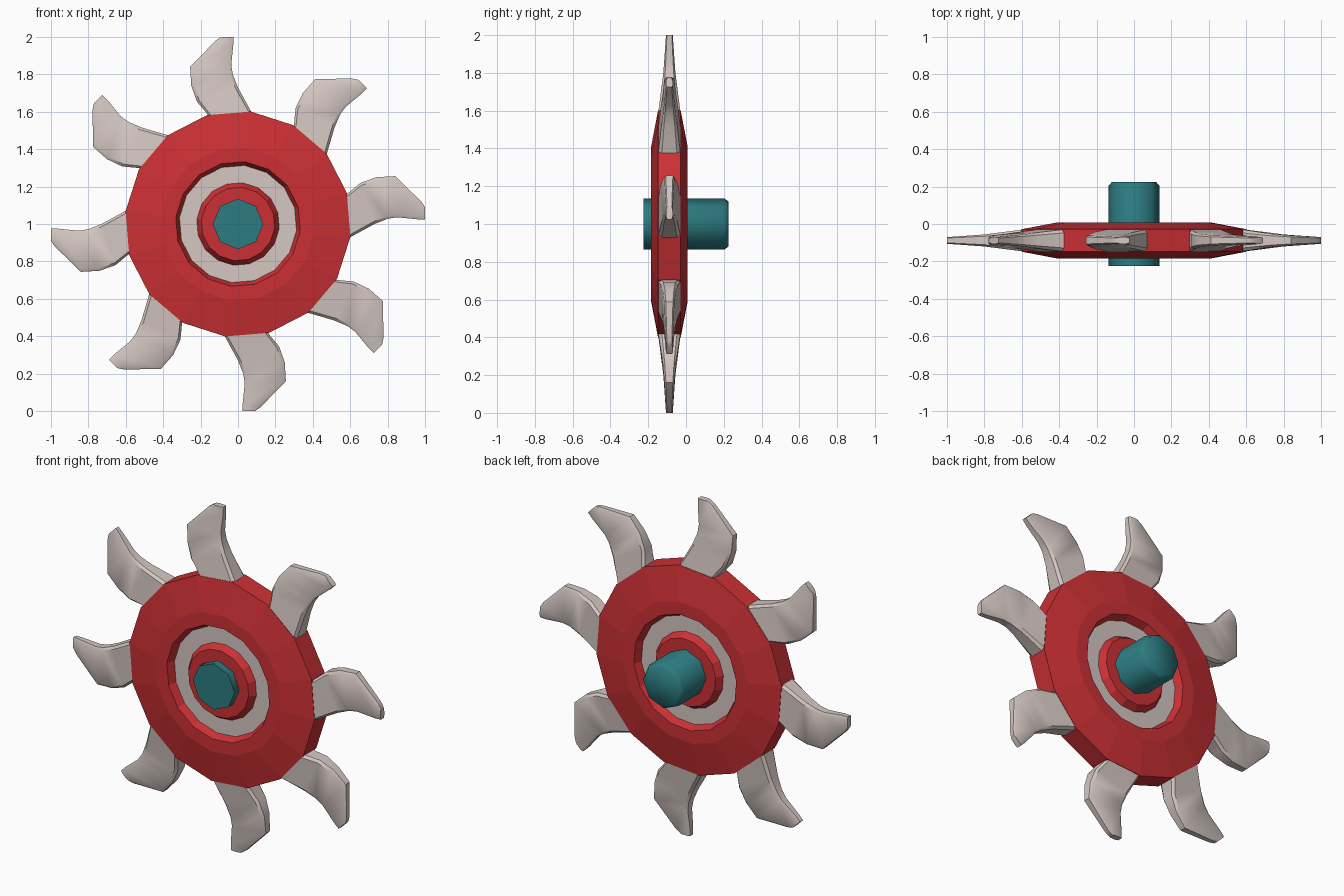
import bpy, bmesh, math

if "Cube" in bpy.data.objects:
    bpy.data.objects.remove(bpy.data.objects["Cube"])

YC, ZC = -0.088, 1.0          # wheel centre
SIDES, TURN = 16, math.radians(16)


def material(name, rgb):
    m = bpy.data.materials.new(name)
    m.diffuse_color = (*rgb, 1)
    m.use_nodes = True
    m.node_tree.nodes["Principled BSDF"].inputs["Base Color"].default_value = m.diffuse_color
    return m


RED = material("red", (0.60, 0.03, 0.035))
BONE = material("bone", (0.66, 0.57, 0.54))
TEAL = material("teal", (0.025, 0.20, 0.22))


def finish(bm, name, mat, angle=None):
    bmesh.ops.recalc_face_normals(bm, faces=bm.faces)
    me = bpy.data.meshes.new(name)
    bm.to_mesh(me)
    bm.free()
    me.materials.append(mat)
    ob = bpy.data.objects.new(name, me)
    bpy.context.collection.objects.link(ob)
    if angle:
        bpy.ops.object.select_all(action='DESELECT')
        ob.select_set(True)
        bpy.context.view_layer.objects.active = ob
        bpy.ops.object.shade_smooth_by_angle(angle=math.radians(angle))
    return ob


def loft(bm, rings, closed):
    """Bridge rings of points; closed joins last to first, otherwise cap."""
    vs = [[bm.verts.new(p) for p in ring] for ring in rings]
    n, m = len(vs), len(vs[0])
    for i in range(n if closed else n - 1):
        a, b = vs[i], vs[(i + 1) % n]
        for j in range(m):
            k = (j + 1) % m
            bm.faces.new((a[j], a[k], b[k], b[j]))
    if not closed:
        bm.faces.new(vs[0])
        bm.faces.new(vs[-1])


def lathe(name, profile, mat, sides=SIDES, turn=TURN, yc=YC, closed=True, angle=None):
    """Turn (radius, y) points around the wheel axle."""
    bm = bmesh.new()
    angs = [turn + 2 * math.pi * j / sides for j in range(sides)]
    loft(bm, [[(r * math.cos(a), yc + y, ZC + r * math.sin(a)) for a in angs]
              for r, y in profile], closed)
    return finish(bm, name, mat, angle)


def both_faces(half):
    return half + [(r, -y) for r, y in reversed(half)]


# Wheel body, recessed ring and raised hub
lathe("wheel_body", both_faces([(0.31, 0.045), (0.335, 0.097), (0.41, 0.097), (0.605, 0.06)]), RED)
lathe("inlay_ring", both_faces([(0.19, 0.055), (0.325, 0.055)]), BONE)
lathe("hub", both_faces([(0.10, 0.093), (0.197, 0.093), (0.225, 0.05)]), RED)

# Axle: octagonal, bevelled at the back end
lathe("axle", [(0.135, -0.225), (0.135, 0.205), (0.118, 0.225)], TEAL,
      sides=8, turn=0, yc=0, closed=False, angle=60)

# Blades: left and right outline points from root to tip
OUTLINE = [((-0.155, 0.55), (0.06, 0.565)), ((-0.162, 0.585), (0.072, 0.598)),
           ((-0.22, 0.655), (0.0, 0.73)), ((-0.25, 0.74), (-0.028, 0.80)),
           ((-0.256, 0.84), (-0.036, 0.85)), ((-0.12, 0.98), (-0.025, 0.96)),
           ((-0.09, 1.0), (-0.025, 1.0))]


def thickness(p):
    r = math.hypot(*p)
    return 0.032 + (0.8 - r) * (0.13 if r < 0.8 else 0.07)


def blade(index):
    turn = index * math.pi / 4
    c, s = math.cos(turn), math.sin(turn)
    rings = []
    for l, r in OUTLINE:
        w = math.dist(l, r)
        ring = []
        # chamfered cross-section
        for d, k in ((0, -.7), (.014, -1), (w - .014, -1), (w, -.7),
                     (w, .7), (w - .014, 1), (.014, 1), (0, .7)):
            x = l[0] + (r[0] - l[0]) * d / w
            z = l[1] + (r[1] - l[1]) * d / w
            ring.append((x * c - z * s, YC + k * thickness((x, z)), ZC + x * s + z * c))
        rings.append(ring)
    bm = bmesh.new()
    loft(bm, rings, False)
    finish(bm, f"blade_{index + 1}", BONE, 35)


for i in range(8):
    blade(i)
